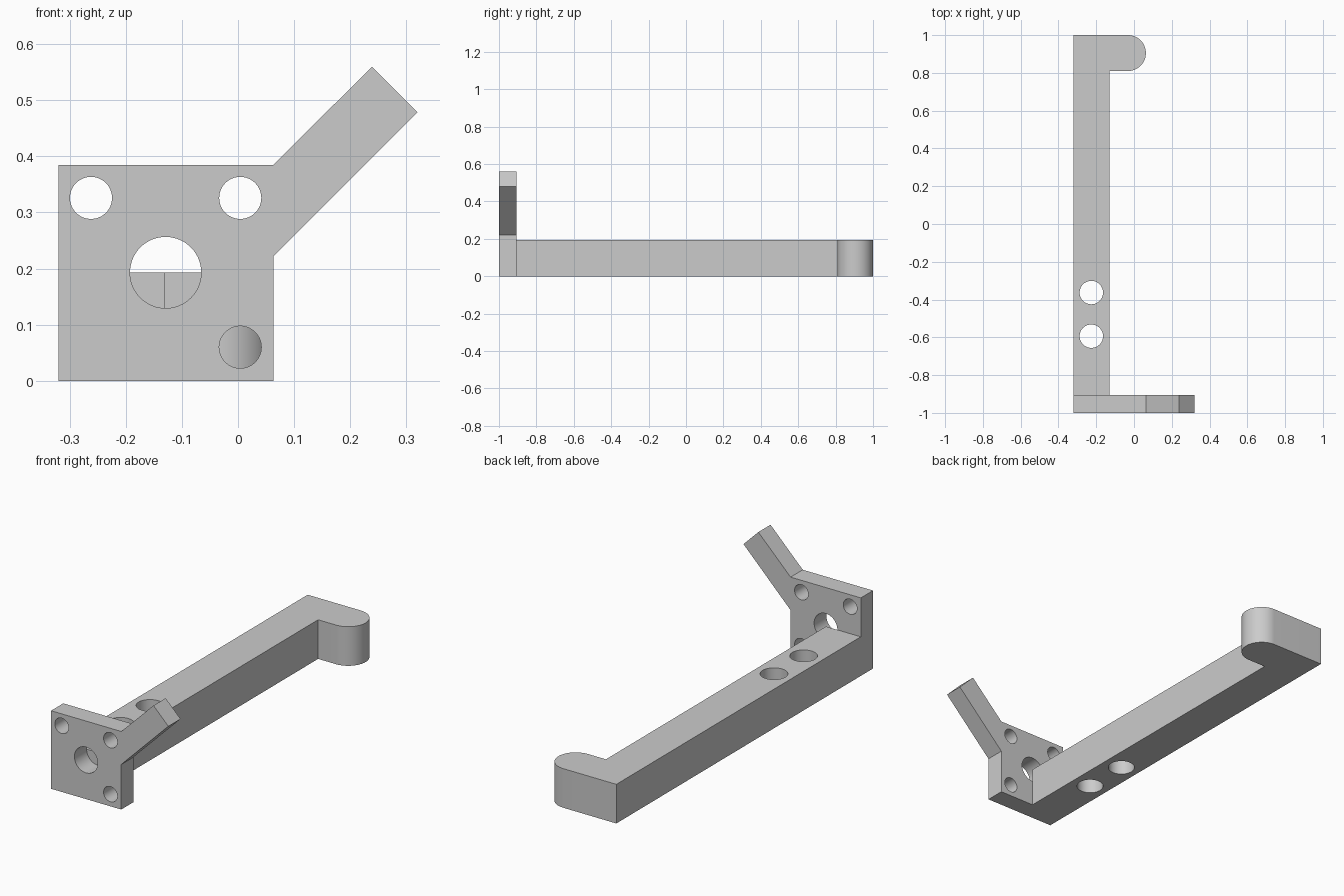
import bpy, bmesh, math
from mathutils import Matrix, Vector

cube = bpy.data.objects.get("Cube")
if cube:
    bpy.data.objects.remove(cube, do_unlink=True)

grey = bpy.data.materials.new("light grey")
grey.use_nodes = True
COLOUR = (0.6, 0.6, 0.6, 1)
grey.diffuse_color = COLOUR
grey.node_tree.nodes["Principled BSDF"].inputs["Base Color"].default_value = COLOUR

# Local (u, v, w) to world: the plate profile lies in x-z, the bar profile in x-y
UPRIGHT = Matrix(((1, 0, 0, 0), (0, 0, 1, 0), (0, 1, 0, 0), (0, 0, 0, 1)))
FLAT = Matrix.Identity(4)


def prism(name, outline, low, high, frame):
    """Extrude a closed 2D outline between two levels of the frame's third axis."""
    bm = bmesh.new()
    face = bm.faces.new([bm.verts.new((u, v, low)) for u, v in outline])
    top = bmesh.ops.extrude_face_region(bm, geom=[face])
    verts = [g for g in top["geom"] if isinstance(g, bmesh.types.BMVert)]
    bmesh.ops.translate(bm, verts=verts, vec=Vector((0, 0, high - low)))
    bm.transform(frame)
    bmesh.ops.recalc_face_normals(bm, faces=bm.faces[:])
    mesh = bpy.data.meshes.new(name)
    bm.to_mesh(mesh)
    bm.free()
    mesh.materials.append(grey)
    obj = bpy.data.objects.new(name, mesh)
    bpy.context.collection.objects.link(obj)
    return obj


def arc(u, v, radius, start, end, steps):
    angles = [math.radians(start + (end - start) * i / steps) for i in range(steps + 1)]
    return [(u + radius * math.cos(a), v + radius * math.sin(a)) for a in angles]


def drill(obj, holes, low, high, frame):
    """Cut round holes (u, v, radius) straight through, then shade the bores smooth."""
    bpy.context.view_layer.objects.active = obj
    for u, v, radius in holes:
        circle = arc(u, v, radius, 0, 360, 64)[:-1]
        cutter = prism("hole_cutter", circle, low - 0.05, high + 0.05, frame)
        cutter.hide_render = True
        cut = obj.modifiers.new("hole", "BOOLEAN")
        cut.operation, cut.solver, cut.object = "DIFFERENCE", "EXACT", cutter
        bpy.ops.object.modifier_apply(modifier=cut.name)
        bpy.data.objects.remove(cutter, do_unlink=True)
    bpy.ops.object.select_all(action="DESELECT")
    obj.select_set(True)
    bpy.ops.object.shade_smooth_by_angle(angle=math.radians(30))


LEFT, RIGHT, JOINT = -0.32, 0.063, -0.905

# Mounting plate with its slanted arm
plate = prism("mounting_plate",
              [(LEFT, 0), (RIGHT, 0), (RIGHT, 0.222), (0.32, 0.479),
               (0.239, 0.56), (RIGHT, 0.385), (LEFT, 0.385)],
              -1, JOINT, UPRIGHT)
screw = 0.0375
drill(plate, [(-0.262, 0.326, screw), (0.004, 0.326, screw),
              (0.004, 0.06, screw), (-0.129, 0.193, 0.0635)],
      -1, JOINT, UPRIGHT)

# Long bar ending in a rounded hook
inner, nose = -0.13, 0.095
bar = prism("hooked_bar",
            [(LEFT, JOINT), (inner, JOINT), (inner, 1 - 2 * nose)]
            + arc(RIGHT - nose, 1 - nose, nose, -90, 90, 32) + [(LEFT, 1)],
            0, 0.193, FLAT)
drill(bar, [(-0.226, -0.363, 0.062), (-0.226, -0.594, 0.062)], 0, 0.193, FLAT)
